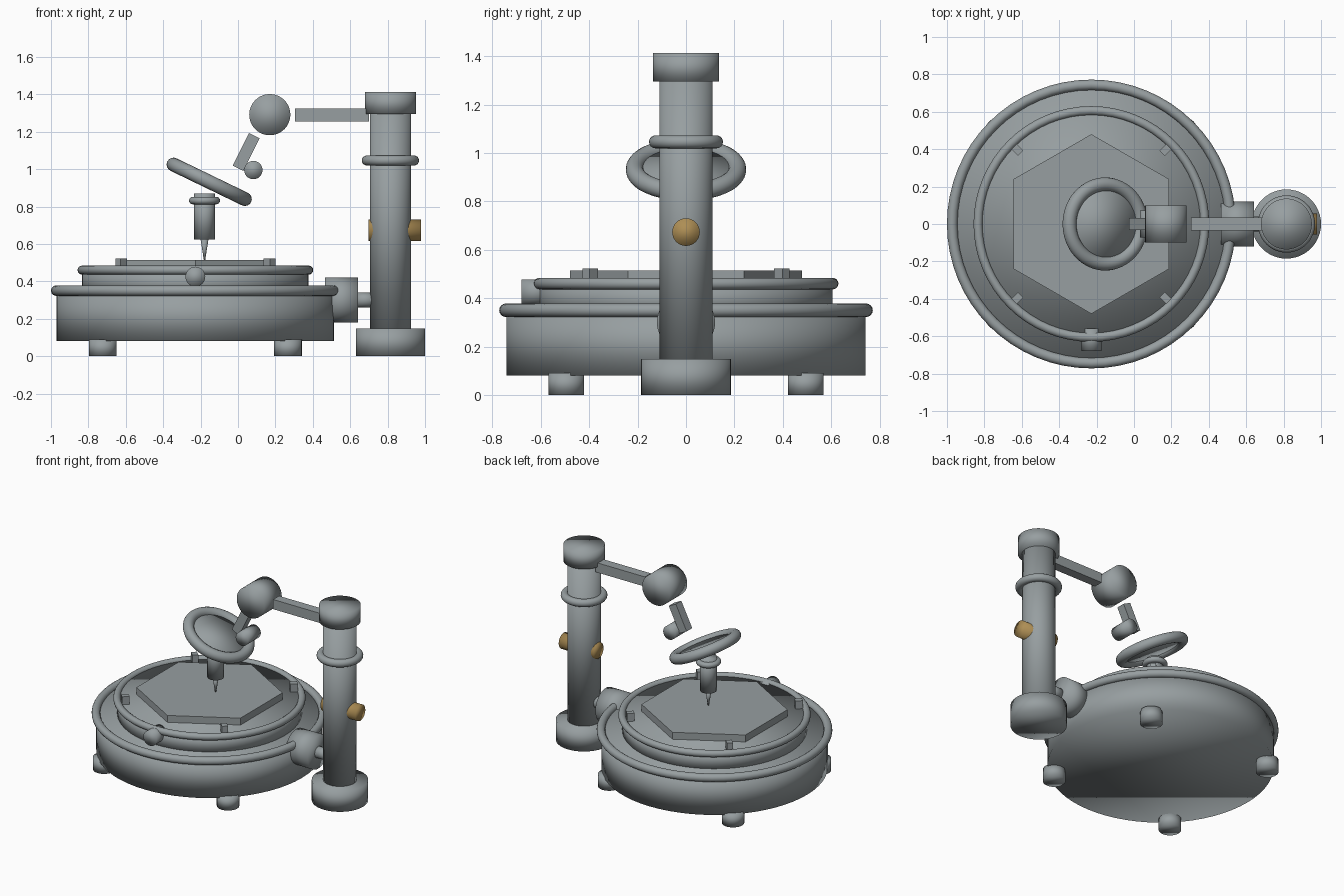
import bpy, bmesh, math
from mathutils import Matrix, Vector

if "Cube" in bpy.data.objects:
    bpy.data.objects.remove(bpy.data.objects["Cube"])


def material(name, rgb):
    m = bpy.data.materials.new(name)
    m.diffuse_color = (*rgb, 1)
    m.use_nodes = True
    m.node_tree.nodes["Principled BSDF"].inputs["Base Color"].default_value = m.diffuse_color
    return m


STEEL = material("grey_steel", (0.31, 0.345, 0.355))
BRASS = material("brass", (0.42, 0.27, 0.09))
ROT = {"z": Matrix(), "x": Matrix.Rotation(math.pi / 2, 4, "Y"),
       "y": Matrix.Rotation(math.pi / 2, 4, "X")}


def finish(name, bm, matrix, smooth=True, mat=STEEL):
    bmesh.ops.transform(bm, matrix=matrix, verts=bm.verts)
    bmesh.ops.recalc_face_normals(bm, faces=bm.faces)
    for f in bm.faces:
        f.smooth = smooth
    me = bpy.data.meshes.new(name)
    bm.to_mesh(me)
    bm.free()
    me.materials.append(mat)
    ob = bpy.data.objects.new(name, me)
    bpy.context.collection.objects.link(ob)
    return ob


def cylinder(name, centre, r, length, axis="z", r_top=None, sides=48,
             smooth=True, mat=STEEL, rot=None):
    bm = bmesh.new()
    bmesh.ops.create_cone(bm, cap_ends=True, segments=sides, radius1=r,
                          radius2=r if r_top is None else r_top, depth=length)
    return finish(name, bm, Matrix.Translation(centre) @ (rot or ROT[axis]), smooth, mat)


def ring(name, centre, major, minor, rot=Matrix(), sides=64):
    # spin a small circle around z
    bm = bmesh.new()
    tube = bmesh.ops.create_circle(
        bm, segments=16, radius=minor,
        matrix=Matrix.Translation((major, 0, 0)) @ ROT["y"])
    edges = list({e for v in tube["verts"] for e in v.link_edges})
    bmesh.ops.spin(bm, geom=edges, cent=(0, 0, 0), axis=(0, 0, 1),
                   angle=2 * math.pi, steps=sides, use_duplicate=False)
    bmesh.ops.remove_doubles(bm, verts=bm.verts, dist=1e-4)
    return finish(name, bm, Matrix.Translation(centre) @ rot)


def box(name, centre, size, rot=Matrix()):
    bm = bmesh.new()
    bmesh.ops.create_cube(bm, size=1)
    m = Matrix.Translation(centre) @ rot @ Matrix.Diagonal((*size, 1))
    return finish(name, bm, m, smooth=False)


CX = -0.228   # turntable centre
PX = 0.815    # column centre

# Turntable base with rim, upper disc with rim, hexagonal plate
cylinder("base_drum", (CX, 0, 0.215), 0.742, 0.27, sides=64)
ring("base_rim", (CX, 0, 0.35), 0.744, 0.028)
cylinder("upper_disc", (CX, 0, 0.395), 0.605, 0.14, sides=64)
ring("upper_rim", (CX, 0, 0.46), 0.606, 0.024)
cylinder("hex_plate", (CX, 0, 0.485), 0.48, 0.06, sides=6, smooth=False)

# Feet and clamp blocks on the diagonals
for i in range(4):
    a = math.pi / 4 + i * math.pi / 2
    d = Vector((math.cos(a), math.sin(a), 0))
    c = Vector((CX, 0, 0))
    cylinder(f"foot_{i + 1}", c + d * 0.7 + Vector((0, 0, 0.045)), 0.074, 0.09, sides=32)
    box(f"clamp_block_{i + 1}", c + d * 0.56 + Vector((0, 0, 0.49)),
        (0.05, 0.04, 0.065), Matrix.Rotation(a, 4, "Z"))

# Front knob
cylinder("front_knob", (CX, -0.62, 0.425), 0.053, 0.12, "y", sides=32)

# Coupling from turntable to column
cylinder("coupling_drum", (0.553, 0, 0.30), 0.12, 0.176, "x")
cylinder("coupling_shaft", (0.68, 0, 0.30), 0.04, 0.14, "x", sides=32)

# Column
cylinder("column_foot", (PX, 0, 0.074), 0.185, 0.148)
cylinder("column", (PX, 0, 0.72), 0.11, 1.18)
ring("column_collar", (PX, 0, 1.046), 0.126, 0.027, sides=48)
cylinder("column_cap", (PX, 0, 1.354), 0.136, 0.118)
cylinder("brass_knob", (0.8385, 0, 0.673), 0.057, 0.279, "x", sides=32, mat=BRASS)

# Jointed arm
box("upper_arm", (0.5025, 0, 1.29), (0.395, 0.068, 0.07))
cylinder("elbow_joint", (0.17, 0, 1.291), 0.11, 0.2, "y")
box("forearm", (0.044, 0, 1.092), (0.063, 0.063, 0.195),
    Matrix.Rotation(math.radians(26.5), 4, "Y"))
cylinder("wrist_joint", (0.082, 0, 0.995), 0.049, 0.147, "y", sides=32)

# Tilted lens in its ring
tilt = Matrix.Rotation(math.radians(25.8), 4, "Y")
ring("lens_ring", (-0.154, 0, 0.932), 0.212, 0.037, tilt)
cylinder("lens", (-0.154, 0, 0.932), 0.2, 0.025, rot=tilt)

# Spindle with collar and pointed tip
cylinder("spindle", (-0.179, 0, 0.746), 0.055, 0.246, sides=32)
ring("spindle_collar", (-0.179, 0, 0.832), 0.063, 0.02, sides=48)
cylinder("spindle_tip", (-0.179, 0, 0.57), 0.004, 0.11, r_top=0.021, sides=24)
